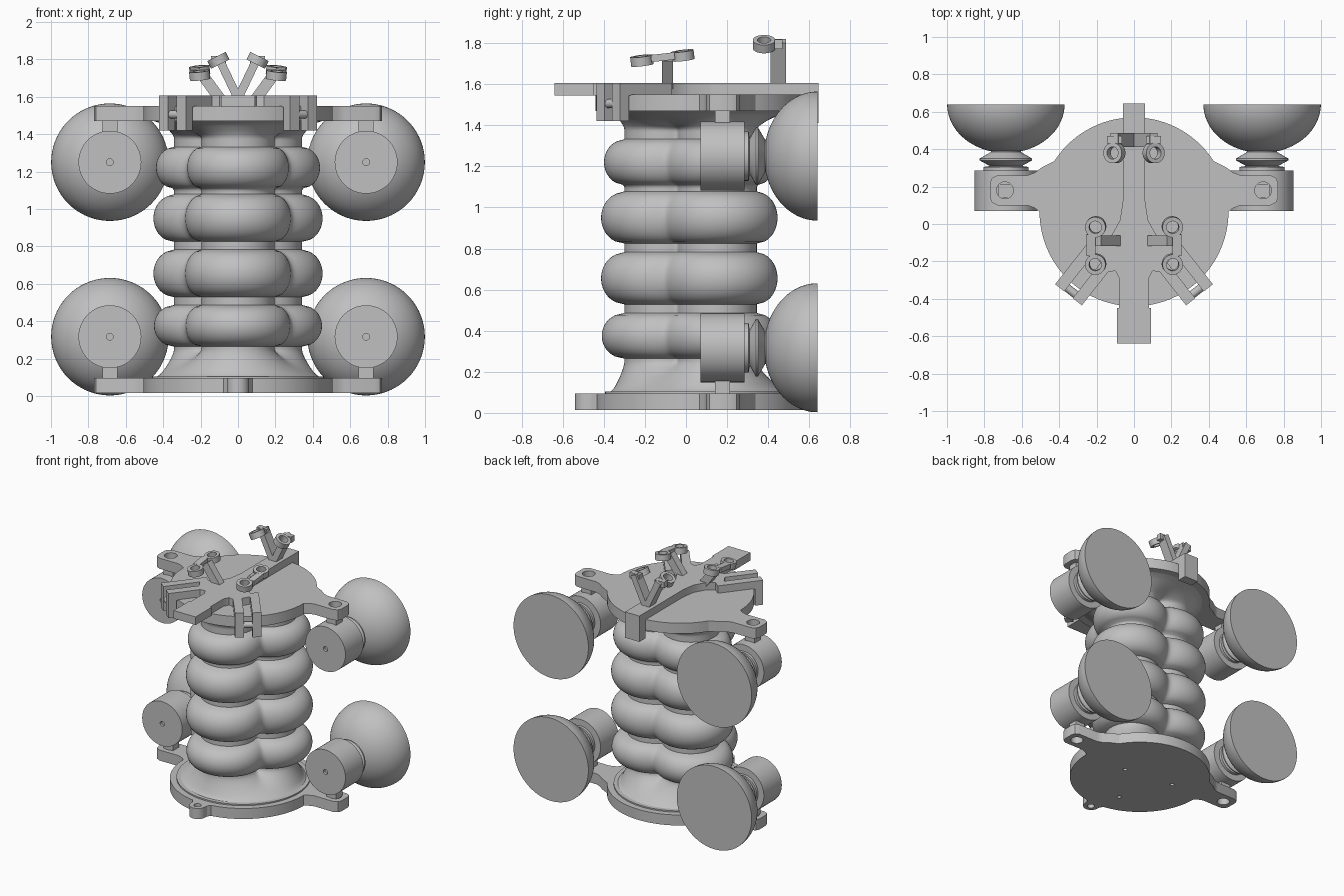
import bpy, bmesh, math
from math import sin, cos, pi, sqrt
from mathutils import Vector, Matrix

if "Cube" in bpy.data.objects:
    bpy.data.objects.remove(bpy.data.objects["Cube"], do_unlink=True)

grey = bpy.data.materials.new("plain grey")
grey.use_nodes = True
colour = (0.53, 0.53, 0.53, 1)
grey.diffuse_color = colour
grey.node_tree.nodes["Principled BSDF"].inputs["Base Color"].default_value = colour
CY = 0.065          # depth of the body axis
parts = []


def finish(name, bm):
    bmesh.ops.recalc_face_normals(bm, faces=bm.faces)
    mesh = bpy.data.meshes.new(name)
    bm.to_mesh(mesh)
    bm.free()
    mesh.materials.append(grey)
    ob = bpy.data.objects.new(name, mesh)
    bpy.context.scene.collection.objects.link(ob)
    parts.append(ob)
    return ob


def loft(name, rings, closed=False):
    """Skin equal-length rings; cap the ends, or join them when closed."""
    bm = bmesh.new()
    vs = [[bm.verts.new(p) for p in ring] for ring in rings]
    n = len(vs[0])
    pairs = list(zip(vs, vs[1:]))
    if closed:
        pairs.append((vs[-1], vs[0]))
    else:
        bm.faces.new(vs[0])
        bm.faces.new(vs[-1])
    for a, b in pairs:
        for i in range(n):
            j = (i + 1) % n
            bm.faces.new((a[i], a[j], b[j], b[i]))
    return finish(name, bm)


def prism(name, outline, z0, z1):
    return loft(name, [[(x, y, z) for x, y in outline] for z in (z0, z1)])


def lathe(name, profile, origin, axis, seg=48, closed=False):
    """Revolve (radius, distance) pairs around an axis."""
    m = Matrix.Translation(origin) @ Vector(axis).to_track_quat('Z', 'Y').to_matrix().to_4x4()
    return loft(name, [[m @ Vector((r * cos(2 * pi * k / seg), r * sin(2 * pi * k / seg), h))
                        for k in range(seg)] for r, h in profile], closed)


def disc(name, r, z0, z1, x=0, y=CY, seg=96):
    return lathe(name, [(r, z0), (r, z1)], (x, y, 0), (0, 0, 1), seg)


def ring(name, at, axis, outer=0.055, inner=0.033, thick=0.045):
    h = thick / 2
    return lathe(name, [(outer, -h), (outer, h), (inner, h), (inner, -h)], at, axis, 32, True)


def beam(name, a, b, width, depth):
    """Rectangular bar between two points."""
    a, b = Vector(a), Vector(b)
    bm = bmesh.new()
    bmesh.ops.create_cube(bm, size=1)
    rot = (b - a).to_track_quat('Z', 'Y').to_matrix().to_4x4()
    bm.transform(Matrix.Translation((a + b) / 2) @ rot @
                 Matrix.Diagonal((width, depth, (b - a).length, 1)))
    return finish(name, bm)


def box(name, x0, x1, y0, y1, z0, z1):
    return prism(name, [(x0, y0), (x1, y0), (x1, y1), (x0, y1)], z0, z1)


def drill(ob, r, x, y):
    """Cut a vertical hole and bake the result."""
    cutter = disc("cutter", r, -1, 3, x, y, 24)
    mod = ob.modifiers.new("hole", 'BOOLEAN')
    mod.operation, mod.object, mod.solver = 'DIFFERENCE', cutter, 'EXACT'
    dg = bpy.context.evaluated_depsgraph_get()
    mesh = bpy.data.meshes.new_from_object(ob.evaluated_get(dg))
    ob.modifiers.clear()
    ob.data = mesh
    parts.remove(cutter)
    bpy.data.objects.remove(cutter, do_unlink=True)


# Round end plates with side arms
base = disc("base_plate", 0.505, 0.015, 0.095)
for hx, hy in ((0.15, 0.08), (-0.25, 0.13), (-0.07, -0.25)):
    drill(base, 0.015, hx, hy)
disc("base_rim", 0.46, 0.09, 0.105)
disc("top_plate", 0.505, 1.47, 1.55)
arm_half = [(0.40, 0.17), (0.49, 0.125), (0.53, 0.095), (0.57, 0.08), (0.73, 0.08),
            (0.76, 0.065), (0.77, 0.04)]
for s, side in ((1, "left"), (-1, "right")):
    outline = [(s * x, 0.18 + h) for x, h in arm_half]
    outline += [(s * x, 0.18 - h) for x, h in reversed(arm_half)]
    for level, z0, z1 in (("lower", 0.015, 0.095), ("upper", 1.47, 1.55)):
        arm = prism(f"{side}_{level}_arm", outline, z0, z1)
        drill(arm, 0.045, s * 0.69, 0.18)
front_lug = [(-0.10, -0.40), (-0.06, -0.46)] + [
    (-0.06 * cos(a * pi / 8), -0.48 - 0.06 * sin(a * pi / 8)) for a in range(9)
] + [(0.06, -0.46), (0.10, -0.40)]
drill(prism("front_base_lug", front_lug, 0.015, 0.095), 0.026, 0, -0.485)

# Soft three-lobed bellows body
BULGES = ((0.375, 0.11, 1.0), (0.655, 0.125, 1.03), (0.95, 0.125, 1.03), (1.22, 0.11, 0.9))


def body_ring(z):
    t = 0
    for zc, half, size in BULGES:
        t = max(t, size * sqrt(max(0, 1 - ((z - zc) / half) ** 2)))
    d, rho = 0.17 + 0.025 * t, 0.195 + 0.085 * t
    flare = max(0, (0.25 - z) / 0.155, (z - 1.38) / 0.09) ** 1.5
    d, rho = d * (1 - flare), rho + (0.45 - rho) * flare
    pts = []
    for k in range(120):
        a = 2 * pi * k / 120
        total = 0
        for lobe in (-pi / 2, pi / 6, 5 * pi / 6):
            e = a - lobe
            r = d * cos(e) + sqrt(max(0, rho ** 2 - (d * sin(e)) ** 2))
            total += max(r, 0.01) ** 24
        # keep the round ends at their own radius
        r = total ** (1 / 24) / (1 + 0.047 * min(flare, 1))
        pts.append((r * cos(a), CY + r * sin(a), z))
    return pts


STEPS = 130
bellows = loft("bellows_body", [body_ring(0.095 + 1.375 * i / STEPS) for i in range(STEPS + 1)])

# Four suction units: motor, neck, cup and mounting post
for s, side in ((1, "left"), (-1, "right")):
    for level, z, p0, p1 in (("lower", 0.317, 0.09, 0.17), ("upper", 1.25, 1.40, 1.475)):
        at, back = (s * 0.685, 0, z), (0, 1, 0)
        name = f"{side}_{level}"
        lathe(name + "_motor", [(0.018, 0.09), (0.018, 0.07), (0.168, 0.07), (0.168, 0.285)],
              at, back, 64)
        lathe(name + "_neck", [(0.12, 0.28), (0.12, 0.305), (0.085, 0.31), (0.14, 0.34),
                               (0.14, 0.35), (0.08, 0.385), (0.08, 0.40)], at, back)
        bowl = [(0.314 * sin(a), 0.64 - 0.26 * cos(a))
                for a in (0.27 + (pi / 2 - 0.27) * i / 20 for i in range(21))]
        lathe(name + "_cup", bowl, at, back, 72)
        box(name + "_post", s * 0.685 - 0.04, s * 0.685 + 0.04, 0.14, 0.215, p0, p1)

# Raised frame on the top plate
Z0, Z1 = 1.545, 1.606
box("spine", -0.06, 0.06, 0.0, 0.645, Z0, Z1)
box("rear_hook", -0.06, 0.06, 0.572, 0.645, 1.41, Z1)
half_hub = [(0.06, 0.12), (0.075, 0.02), (0.12, -0.06), (0.22, -0.14), (0.15, -0.26),
            (0.10, -0.25), (0.08, -0.29), (0.08, -0.46)]
prism("hub", half_hub + [(-x, y) for x, y in reversed(half_hub)], Z0, Z1)
box("front_tab", -0.092, 0.092, -0.64, -0.45, Z0, Z1)

# Forked radial clamps that hook over the plate edge
for s, side in ((1, "left"), (-1, "right")):
    out = Vector((s * 0.62, -0.785, 0))
    across = Vector((0.785, s * 0.62, 0))
    for k in (-1, 1):
        start = Vector((0, CY, 0)) + across * (0.06 * k)
        for part, r0, r1, low in (("prong", 0.24, 0.565, Z0), ("hook", 0.508, 0.565, 1.42)):
            a, b, w = start + out * r0, start + out * r1, across * 0.031
            prism(f"{side}_clamp_{part}", [(p.x, p.y) for p in (a - w, b - w, b + w, a + w)],
                  low, Z1)
    knob = Vector((0, CY, 1.505)) + out * 0.54 - across * 0.06
    lathe(f"{side}_clamp_pin", [(0.022, 0), (0.022, 0.12)], knob, across, 24)

# Ring hinges on slanted posts
for s, side in ((1, "left"), (-1, "right")):
    beam(f"{side}_front_post", (s * 0.09, -0.09, 1.58), (s * 0.20, -0.09, 1.73), 0.055, 0.06)
    tilt = (s * 0.1, -0.12, 1)
    ring(f"{side}_front_ring", (s * 0.205, -0.215, 1.715), tilt)
    ring(f"{side}_middle_ring", (s * 0.205, -0.015, 1.74), tilt)
    beam(f"{side}_ring_link", (s * 0.23, -0.17, 1.725), (s * 0.23, -0.055, 1.738), 0.05, 0.035)
    beam(f"{side}_rear_post", (0, 0.45, 1.59), (s * 0.105, 0.45, 1.81), 0.075, 0.045)
    lean = (s * 0.45, 0, 0.9)
    ring(f"{side}_rear_ring", (s * 0.105, 0.38, 1.795), lean)
    beam(f"{side}_rear_link", (s * 0.105, 0.43, 1.795), (s * 0.105, 0.47, 1.795), 0.08, 0.045)

# Smooth curved walls, keep edges crisp
bpy.ops.object.select_all(action='DESELECT')
for group, angle in (([p for p in parts if p != bellows], 30), ([bellows], 65)):
    for ob in group:
        ob.select_set(True)
    bpy.context.view_layer.objects.active = group[0]
    bpy.ops.object.shade_smooth_by_angle(angle=math.radians(angle))
    bpy.ops.object.select_all(action='DESELECT')
